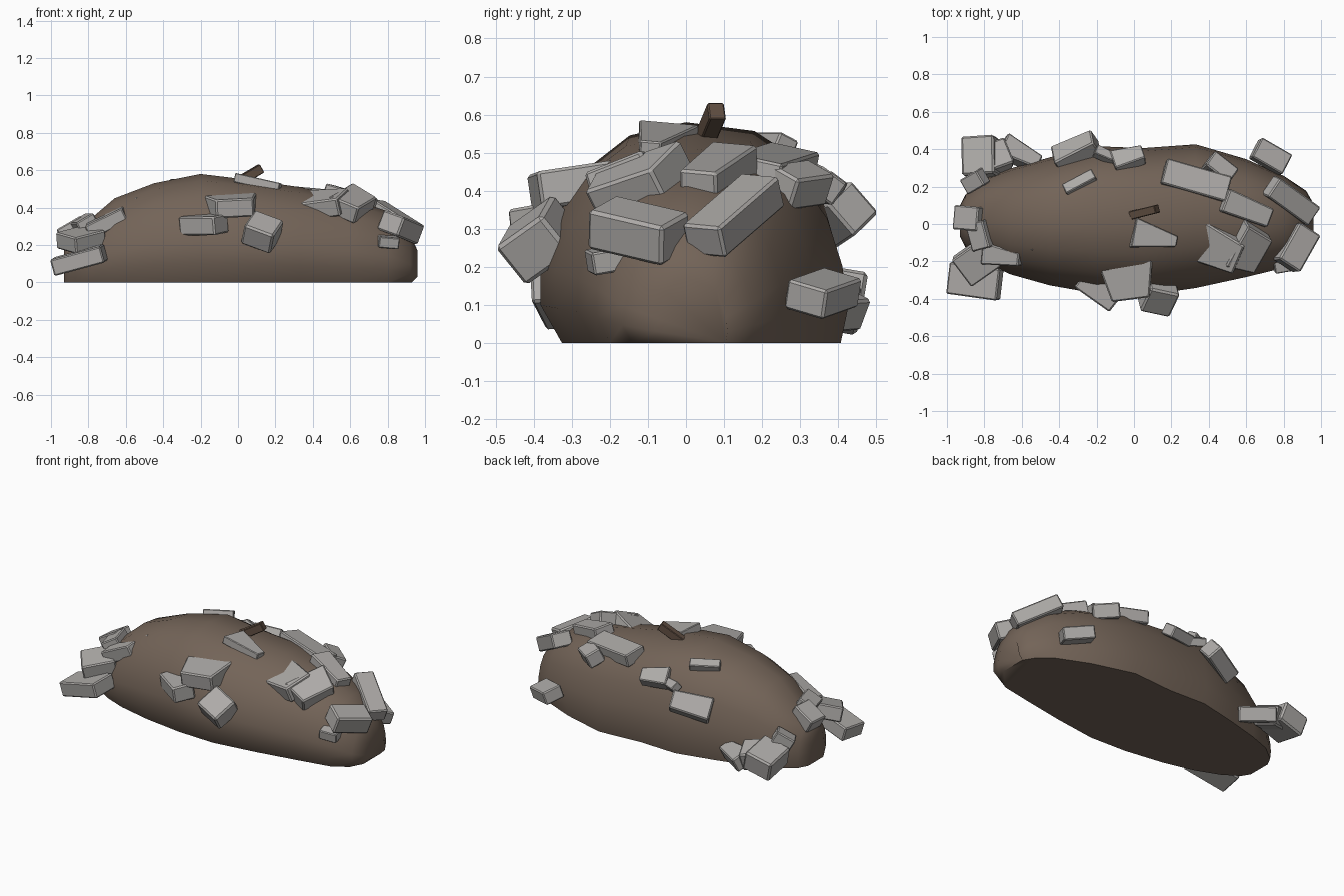
import bpy, bmesh, math
from mathutils import Euler, Matrix


def material(name, rgb):
    m = bpy.data.materials.new(name)
    m.diffuse_color = (*rgb, 1)
    return m


earth = material("earth brown", (0.172, 0.127, 0.097))
stone = material("stone grey", (0.42, 0.405, 0.39))
wood = material("dark wood", (0.115, 0.076, 0.053))


def finish(name, bm, mat, angle):
    bmesh.ops.recalc_face_normals(bm, faces=bm.faces)
    mesh = bpy.data.meshes.new(name)
    bm.to_mesh(mesh)
    bm.free()
    mesh.materials.append(mat)
    ob = bpy.data.objects.new(name, mesh)
    bpy.context.collection.objects.link(ob)
    bpy.context.view_layer.objects.active = ob
    ob.select_set(True)
    bpy.ops.object.shade_smooth_by_angle(angle=math.radians(angle))
    ob.select_set(False)
    return ob


# Earth mound: cross-sections (x, front y, back y, height) lofted along x
sections = [
    (-0.93, -0.07, 0.10, 0.20), (-0.90, -0.13, 0.16, 0.25),
    (-0.80, -0.21, 0.245, 0.33), (-0.66, -0.275, 0.30, 0.45),
    (-0.45, -0.335, 0.36, 0.53), (-0.20, -0.38, 0.42, 0.58),
    (0.05, -0.39, 0.41, 0.55), (0.33, -0.35, 0.43, 0.51),
    (0.60, -0.29, 0.35, 0.45), (0.80, -0.24, 0.26, 0.38),
    (0.92, -0.17, 0.18, 0.26), (0.96, -0.08, 0.11, 0.17),
]
profile = [(-0.84, 0), (-0.98, 0.18), (-0.98, 0.38), (-0.88, 0.6), (-0.7, 0.79),
           (-0.42, 0.94), (-0.05, 1), (0.4, 0.96), (0.67, 0.84), (0.85, 0.64),
           (0.95, 0.4), (0.99, 0.18), (0.94, 0)]
bm = bmesh.new()
rings = []
for x, front, back, h in sections:
    mid, half = (front + back) / 2, (back - front) / 2
    rings.append([bm.verts.new((x - (0.03 if x > 0.9 and v == 0 else 0),
                                mid + half * u, h * v)) for u, v in profile])
for a, b in zip(rings, rings[1:]):
    for i in range(len(profile) - 1):
        bm.faces.new((a[i], a[i + 1], b[i + 1], b[i]))
bm.faces.new(rings[0])
bm.faces.new(rings[-1])
bm.faces.new([r[0] for r in rings] + [r[-1] for r in reversed(rings)])
finish("earth_mound", bm, earth, 50)


# Bevelled block, narrowed in y towards its +x end by taper
def block(name, loc, size, rot=(0, 0, 0), taper=1.0, mat=stone):
    bm = bmesh.new()
    bmesh.ops.create_cube(bm, size=1)
    for v in bm.verts:
        if v.co.x > 0:
            v.co.y *= taper
        v.co = [c * s for c, s in zip(v.co, size)]
    bmesh.ops.bevel(bm, geom=bm.edges[:], offset=min(size) * 0.08, segments=1, affect='EDGES')
    turn = Euler([math.radians(r) for r in rot]).to_matrix().to_4x4()
    bm.transform(Matrix.Translation(loc) @ turn)
    return finish(name, bm, mat, 20)


# Rubble at the left end
block("left_slab", (-0.85, -0.305, 0.12), (0.28, 0.17, 0.09), (5, -15, -8))
block("left_block", (-0.84, -0.2, 0.23), (0.2, 0.18, 0.09), (10, -12, 35))
block("left_wedge", (-0.70, -0.17, 0.32), (0.22, 0.12, 0.08), (10, -25, -10), 0.6)
block("left_end_block", (-0.88, 0.03, 0.28), (0.15, 0.13, 0.09), (0, -30, -5))
block("left_end_stone", (-0.82, -0.06, 0.31), (0.11, 0.15, 0.08), (0, -30, 15))
block("left_back_block", (-0.82, 0.36, 0.12), (0.18, 0.21, 0.13), (-10, -15, 4))
block("left_back_slab", (-0.73, 0.36, 0.12), (0.13, 0.15, 0.12), (-15, 10, 20))
block("left_back_wedge", (-0.61, 0.37, 0.09), (0.22, 0.13, 0.09), (-25, 5, -28), 0.6)
block("left_back_stone", (-0.85, 0.23, 0.20), (0.12, 0.09, 0.08), (0, -30, 30))

# Rubble on the front slope
block("front_wedge", (-0.18, -0.345, 0.31), (0.23, 0.15, 0.1), (8, 0, -38), 0.85)
block("front_slab", (-0.03, -0.30, 0.41), (0.2, 0.29, 0.1), (3, 8, -82), 0.7)
block("front_block", (0.13, -0.385, 0.27), (0.17, 0.16, 0.13), (35, 20, -12))
block("front_chip", (-0.57, -0.105, 0.42), (0.1, 0.05, 0.05), (20, -20, -25), 0.6)

# Rubble on the back slope
block("back_wedge", (-0.31, 0.39, 0.33), (0.24, 0.14, 0.1), (-50, -12, 25), 0.8)
block("back_pebble", (-0.15, 0.365, 0.41), (0.13, 0.06, 0.05), (-35, 5, -25), 0.8)
block("back_stone", (-0.03, 0.35, 0.42), (0.17, 0.12, 0.07), (-35, 5, 15), 0.7)
block("back_plate", (-0.29, 0.22, 0.515), (0.18, 0.06, 0.06), (-25, 0, 28))
block("back_right_block", (0.46, 0.295, 0.415), (0.16, 0.1, 0.09), (-25, 5, -38))
block("low_back_block", (0.73, 0.36, 0.13), (0.19, 0.12, 0.08), (-15, 10, -30))

# Rubble along the top
block("top_wedge", (0.11, -0.07, 0.53), (0.24, 0.16, 0.05), (-5, 12, -12), 0.35)
block("top_slab", (0.33, 0.23, 0.46), (0.36, 0.14, 0.08), (-12, 5, -16))
block("ridge_slab", (0.60, 0.08, 0.445), (0.27, 0.13, 0.09), (-5, 16, -22), 0.8)
block("ridge_block", (0.46, -0.13, 0.42), (0.24, 0.23, 0.1), (20, -5, -25), 0.75)
block("ridge_stone", (0.61, -0.13, 0.42), (0.17, 0.26, 0.1), (18, 25, -22), 0.8)

# Rubble at the right end
block("right_slab", (0.84, 0.125, 0.335), (0.3, 0.12, 0.09), (-5, 27, -36))
block("right_block", (0.87, -0.125, 0.295), (0.14, 0.23, 0.11), (-12, 17, -33))
block("right_stone", (0.80, -0.2, 0.22), (0.11, 0.11, 0.06), (10, 5, 10))

# Broken stick poking out of the top
block("wood_stick", (0.04, 0.06, 0.56), (0.2, 0.045, 0.05), (0, -30, 14), mat=wood)
